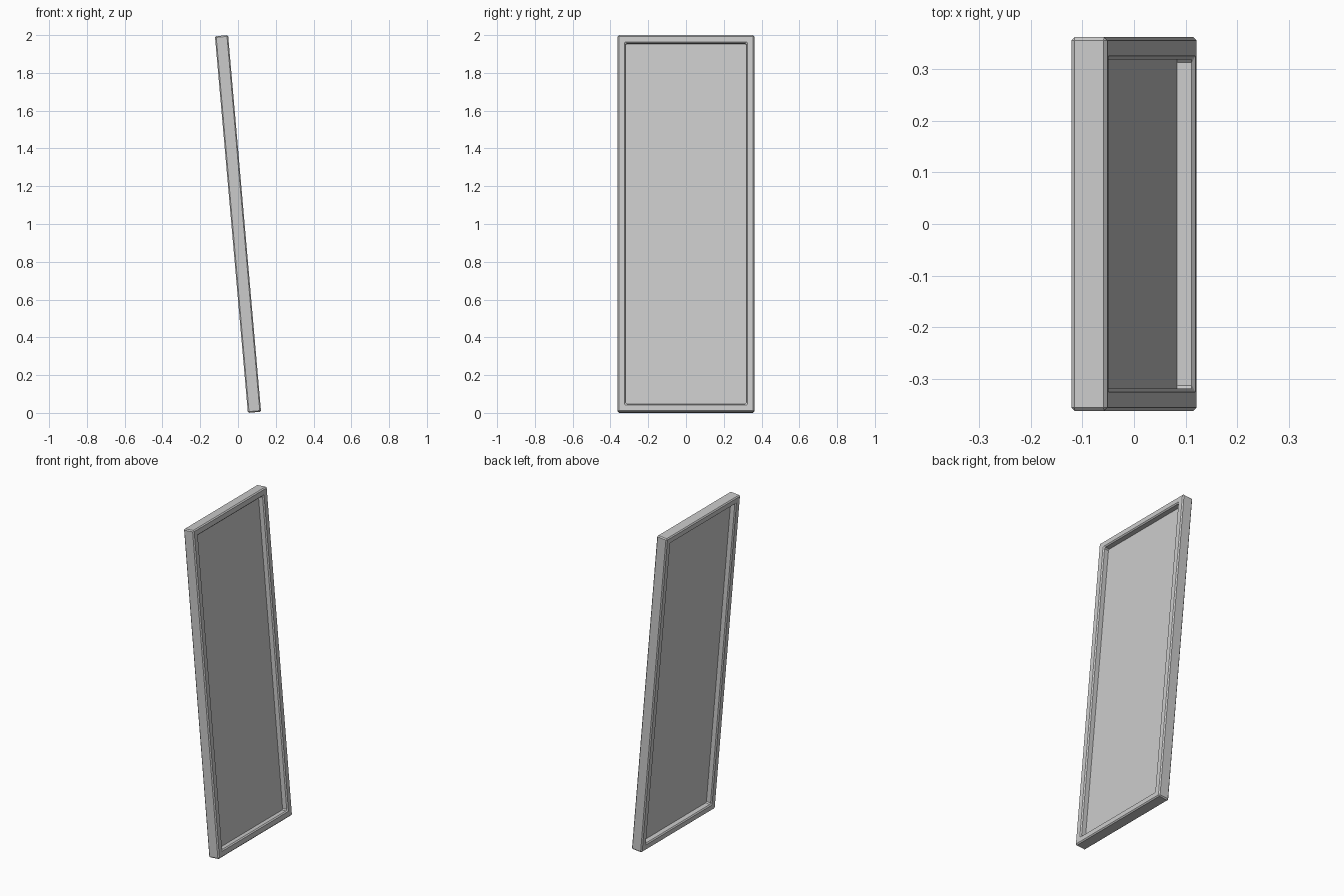
import bpy, bmesh
from math import radians, sin, cos

if "Cube" in bpy.data.objects:
    bpy.data.objects.remove(bpy.data.objects["Cube"])

TILT = radians(5)
W, T, RIM, BEV = 0.362, 0.035, 0.043, 0.0065          # half width, half depth, rim width, bevel
H = (1 - T * sin(TILT)) / cos(TILT)                   # half height so the leaning frame is 2 tall


def place(name, bm):
    """Turn a bmesh into an object leaning back on its lower edge."""
    me = bpy.data.meshes.new(name)
    bm.to_mesh(me)
    bm.free()
    ob = bpy.data.objects.new(name, me)
    bpy.context.collection.objects.link(ob)
    ob.rotation_euler = (0, -TILT, 0)
    ob.location = (0, 0, 1)
    return ob


def rect(bm, x, w, h):
    return [bm.verts.new((x, sy * w, sz * h))
            for sy, sz in ((-1, -1), (1, -1), (1, 1), (-1, 1))]


# Rectangular frame: four loops joined into a closed ring
bm = bmesh.new()
loops = [rect(bm, T, W, H), rect(bm, T, W - RIM, H - RIM),
         rect(bm, -T, W - RIM, H - RIM), rect(bm, -T, W, H)]
for a, b in zip(loops, loops[1:] + loops[:1]):
    for i in range(4):
        j = (i + 1) % 4
        bm.faces.new((a[i], a[j], b[j], b[i]))
bmesh.ops.recalc_face_normals(bm, faces=bm.faces)
frame = place("frame", bm)
bev = frame.modifiers.new("edge_bevel", 'BEVEL')
bev.width = BEV
bev.segments = 1
bev.limit_method = 'ANGLE'

# Thin mirror panel set halfway into the frame
bm = bmesh.new()
bm.faces.new(rect(bm, 0, W - RIM, H - RIM)[::-1])
place("mirror_panel", bm)
